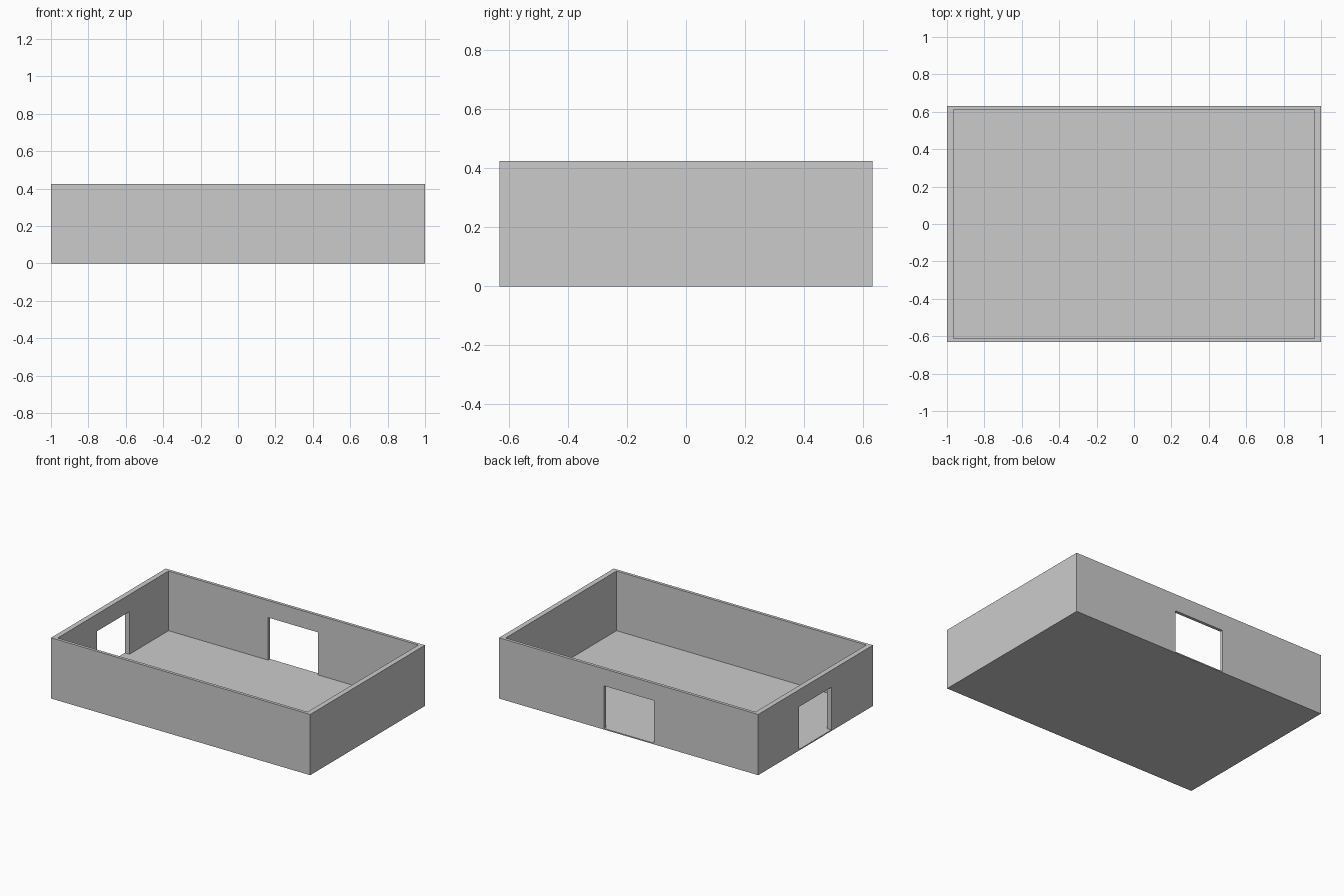
import bpy

cube = bpy.data.objects.get("Cube")
if cube:
    bpy.data.objects.remove(cube, do_unlink=True)

# One flat grey for everything
grey = bpy.data.materials.new("plain grey")
grey.use_nodes = True
colour = (0.6, 0.6, 0.6, 1)
grey.diffuse_color = colour
grey.node_tree.nodes["Principled BSDF"].inputs["Base Color"].default_value = colour

HALF_X, HALF_Y, HEIGHT = 1.0, 0.632, 0.424
SIDE, END, FLOOR = 0.021, 0.036, 0.008   # wall and floor thickness
DOOR_TOP = 0.305


def box(name, low, high):
    """Axis-aligned box between two opposite corners."""
    size = [b - a for a, b in zip(low, high)]
    centre = [(a + b) / 2 for a, b in zip(low, high)]
    bpy.ops.mesh.primitive_cube_add(size=1, location=centre)
    obj = bpy.context.object
    obj.name = name
    obj.scale = size
    bpy.ops.object.transform_apply(location=False, rotation=False, scale=True)
    obj.data.materials.append(grey)
    return obj


# Solid block for the outer shape of the room
room = box("room_shell", (-HALF_X, -HALF_Y, 0), (HALF_X, HALF_Y, HEIGHT))

# Hollow interior and the two doorways, cut out of the block
cutters = [
    box("interior_cutter", (-HALF_X + END, -HALF_Y + SIDE, FLOOR),
        (HALF_X - END, HALF_Y - SIDE, HEIGHT + 0.1)),
    box("back_doorway_cutter", (-0.195, 0.5, FLOOR), (0.19, 0.8, DOOR_TOP)),
    box("right_doorway_cutter", (-1.2, -0.175, FLOOR), (-0.9, 0.18, DOOR_TOP)),
]
for cutter in cutters:
    mod = room.modifiers.new(cutter.name, "BOOLEAN")
    mod.operation = "DIFFERENCE"
    mod.solver = "EXACT"
    mod.object = cutter

# Bake the cuts, then drop the cutters
bpy.context.view_layer.objects.active = room
for mod in list(room.modifiers):
    bpy.ops.object.modifier_apply(modifier=mod.name)
for cutter in cutters:
    bpy.data.objects.remove(cutter, do_unlink=True)
